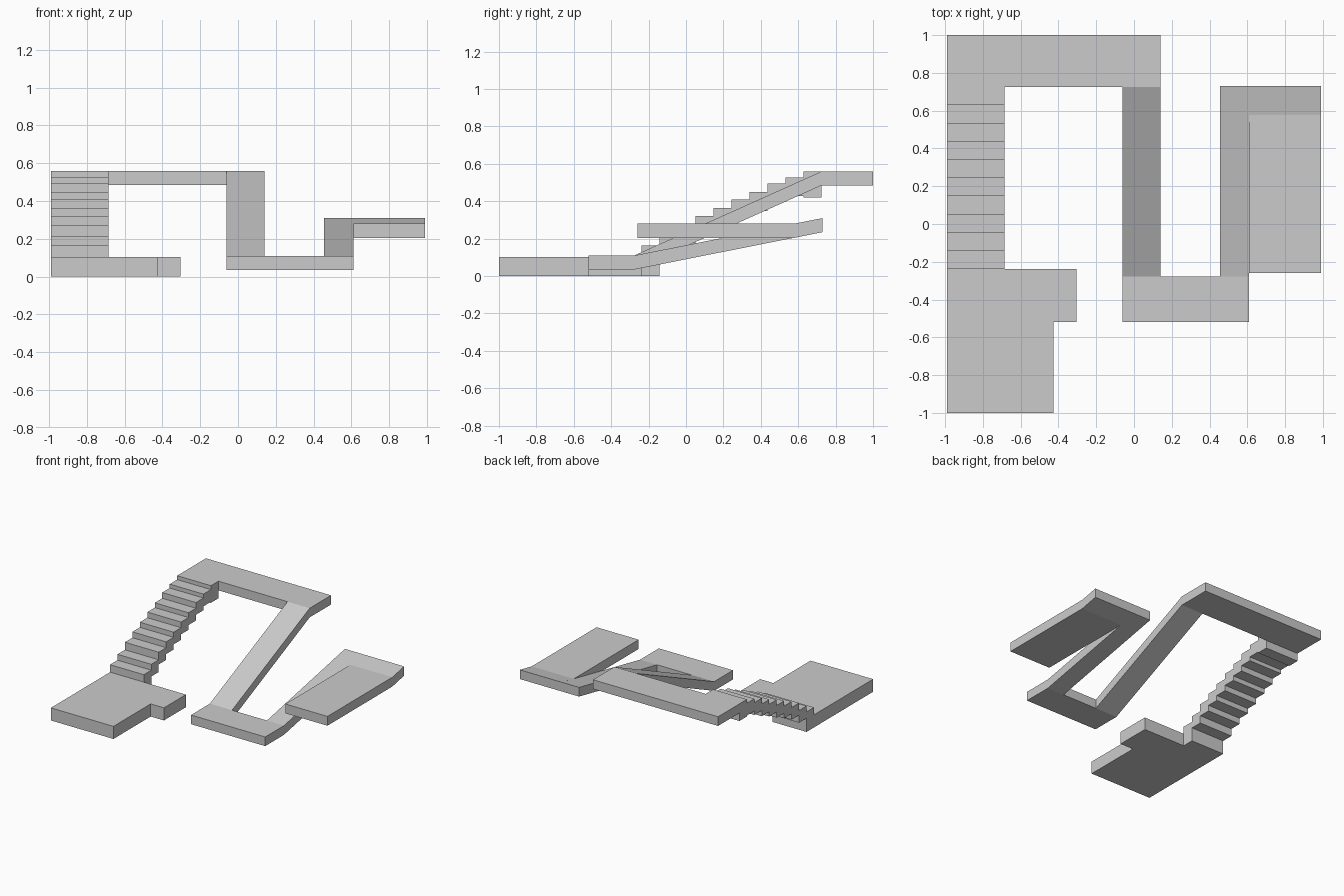
import bpy, bmesh

if "Cube" in bpy.data.objects:
    bpy.data.objects.remove(bpy.data.objects["Cube"])


def prism(name, pts, lo, hi, axis):
    """Extrude a 2D outline: axis 'x' takes (y, z) points, axis 'z' takes (x, y) points."""
    bm = bmesh.new()
    place = (lambda p, t: (t, p[0], p[1])) if axis == 'x' else (lambda p, t: (p[0], p[1], t))
    face = bm.faces.new([bm.verts.new(place(p, lo)) for p in pts])
    new = bmesh.ops.extrude_face_region(bm, geom=[face])['geom']
    move = (hi - lo, 0, 0) if axis == 'x' else (0, 0, hi - lo)
    bmesh.ops.translate(bm, vec=move, verts=[g for g in new if isinstance(g, bmesh.types.BMVert)])
    bmesh.ops.recalc_face_normals(bm, faces=bm.faces)
    mesh = bpy.data.meshes.new(name)
    bm.to_mesh(mesh)
    bm.free()
    obj = bpy.data.objects.new(name, mesh)
    bpy.context.collection.objects.link(obj)
    return obj


# Ground platform with a small side ledge
prism("base_platform", [(-.99, -1), (-.425, -1), (-.425, -.52), (-.305, -.52),
                        (-.305, -.237), (-.99, -.237)], 0, .103, 'z')

# Staircase: stepped treads above, stepped underside below
Y0, RUN = -.237, .0962
tops = [.164, .212, .274, .322, .364, .41, .449, .496, .528, .56]
upper, lower = [], []
for i, top in enumerate(tops):
    a, b = Y0 + i * RUN, Y0 + (i + 1) * RUN
    bottom = 0 if i == 0 else .42 if i == 9 else top - .1
    upper += [(a, top), (b, top)]
    lower += [(a, bottom), (b, bottom)]
prism("staircase", upper + lower[::-1], -.99, -.685, 'x')

# Upper landing
prism("upper_landing", [(-.99, .725), (.14, .725), (.14, 1), (-.99, 1)], .485, .56, 'z')

# Long ramp down from the upper landing
prism("long_ramp", [(.725, .56), (-.277, .11), (-.277, .035), (.725, .485)], -.06, .14, 'x')

# Lower landing
prism("lower_landing", [(-.06, -.52), (.61, -.52), (.61, -.277), (-.06, -.277)], .035, .11, 'z')

# Gentle ramp rising back up
prism("gentle_ramp", [(-.277, .11), (.73, .31), (.73, .235), (-.277, .035)], .455, .61, 'x')

# End deck: flat, with a sloped back strip that meets the gentle ramp
prism("end_deck", [(-.26, .28), (.577, .28), (.73, .31), (.73, .235), (.577, .204), (-.26, .204)],
      .61, .99, 'x')
